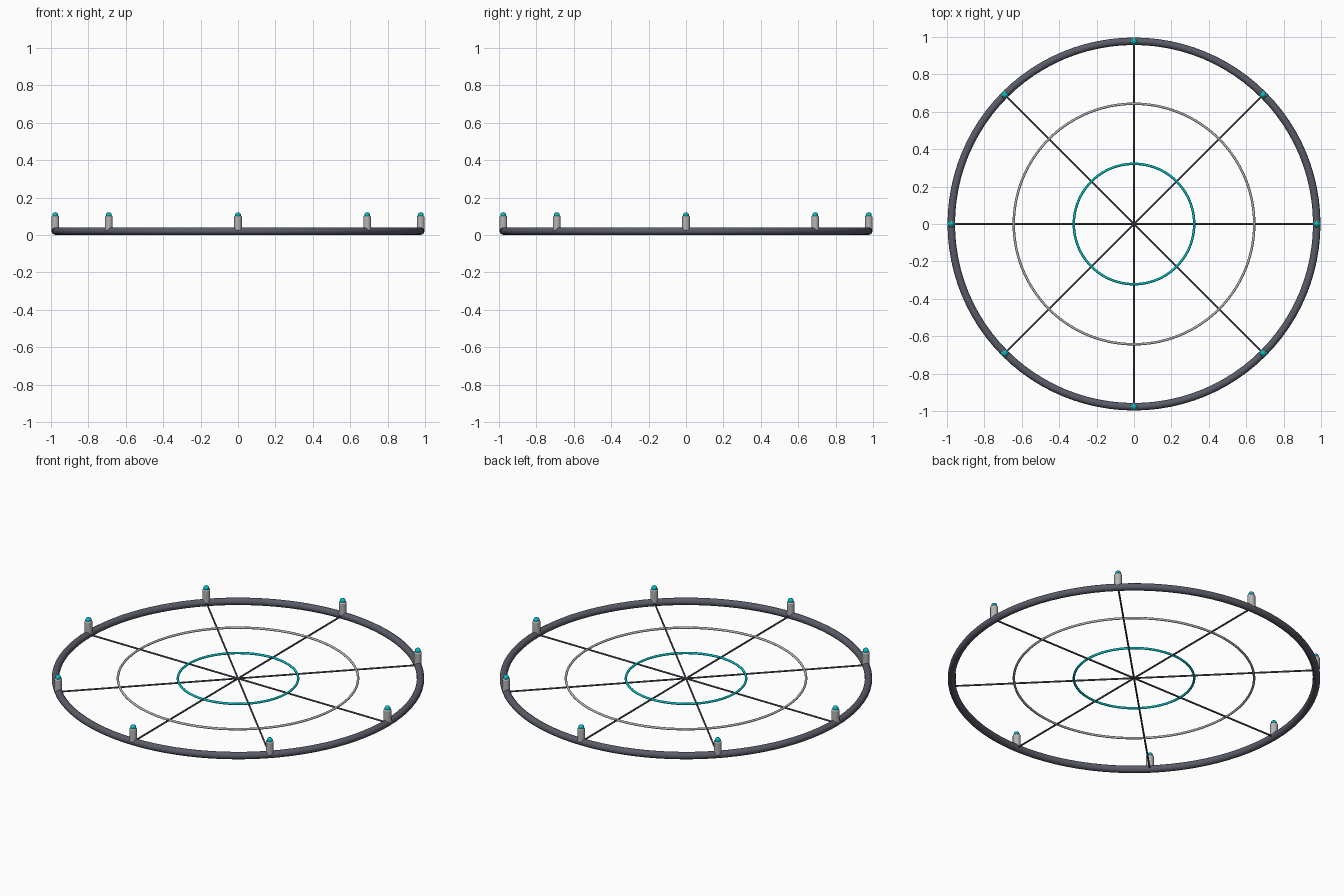
import bpy
import math
from mathutils import Vector

cube = bpy.data.objects.get("Cube")
if cube:
    bpy.data.objects.remove(cube, do_unlink=True)


def material(name, color):
    m = bpy.data.materials.new(name)
    m.use_nodes = True
    m.diffuse_color = (*color, 1)
    m.node_tree.nodes["Principled BSDF"].inputs["Base Color"].default_value = (*color, 1)
    return m


dark = material("dark slate metal", (0.10, 0.105, 0.135))
grey = material("light grey metal", (0.46, 0.46, 0.47))
teal = material("teal glow", (0.0, 0.52, 0.55))

RADIUS = 0.977
MID_Z = 0.021
POSTS = 8


def finish(name, mat):
    ob = bpy.context.object
    ob.name = name
    ob.data.materials.append(mat)
    bpy.ops.object.shade_smooth_by_angle(angle=math.radians(40))
    return ob


def ring(name, radius, tube, mat, sides):
    bpy.ops.mesh.primitive_torus_add(
        major_radius=radius, minor_radius=tube, major_segments=96,
        minor_segments=sides, location=(0, 0, MID_Z))
    return finish(name, mat)


# Concentric rings
ring("outer_ring", RADIUS, 0.02, dark, 16)
ring("middle_ring", 0.643, 0.0065, grey, 10)
ring("inner_ring", 0.322, 0.0065, teal, 10)

# Spokes spanning the full diameter
for i in range(POSTS // 2):
    bpy.ops.mesh.primitive_cylinder_add(
        vertices=8, radius=0.005, depth=2 * RADIUS, location=(0, 0, MID_Z),
        rotation=(math.pi / 2, 0, i * 2 * math.pi / POSTS))
    finish(f"spoke_{i + 1}", dark)

# Upright posts with rounded light caps
for i in range(POSTS):
    a = i * 2 * math.pi / POSTS
    spot = Vector((RADIUS * math.cos(a), RADIUS * math.sin(a), 0))
    bpy.ops.mesh.primitive_cylinder_add(
        vertices=16, radius=0.021, depth=0.08, location=spot + Vector((0, 0, 0.062)))
    post = finish(f"post_{i + 1}", grey)
    bevel = post.modifiers.new("soft rim", "BEVEL")
    bevel.width = 0.006
    bevel.segments = 2
    bpy.ops.mesh.primitive_uv_sphere_add(
        segments=16, ring_count=10, radius=0.016, location=spot + Vector((0, 0, 0.106)))
    finish(f"light_{i + 1}", teal)
